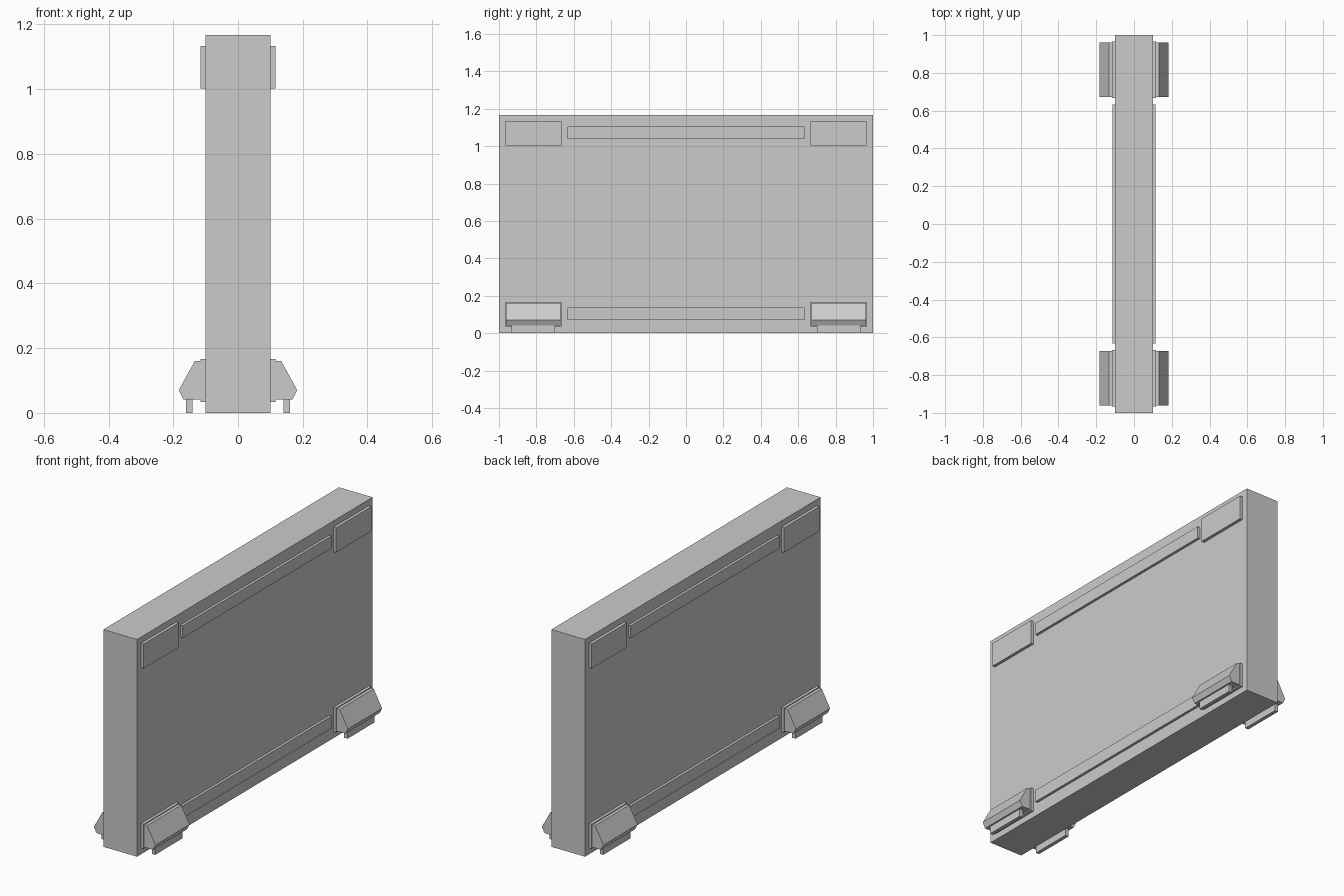
import bpy
import bmesh

if "Cube" in bpy.data.objects:
    bpy.data.objects.remove(bpy.data.objects["Cube"])


def prism(name, profile, y0, y1):
    """Extrude an (x, z) profile along y."""
    bm = bmesh.new()
    face = bm.faces.new([bm.verts.new((x, y0, z)) for x, z in profile])
    ext = bmesh.ops.extrude_face_region(bm, geom=[face])
    verts = [g for g in ext["geom"] if isinstance(g, bmesh.types.BMVert)]
    bmesh.ops.translate(bm, verts=verts, vec=(0, y1 - y0, 0))
    bmesh.ops.recalc_face_normals(bm, faces=bm.faces)
    mesh = bpy.data.meshes.new(name)
    bm.to_mesh(mesh)
    bm.free()
    obj = bpy.data.objects.new(name, mesh)
    bpy.context.collection.objects.link(obj)
    return obj


def box(name, x0, x1, y0, y1, z0, z1):
    return prism(name, [(x0, z0), (x1, z0), (x1, z1), (x0, z1)], y0, y1)


def mirror(obj, x=True, y=True):
    mod = obj.modifiers.new("Mirror", "MIRROR")
    mod.use_axis = (x, y, False)
    mod.use_mirror_merge = False


# Main slab
box("panel", -0.1, 0.1, -1, 1, 0, 1.167)

# Corner plates and long rails on both faces, top and bottom
for level, plate_z, rail_z in (("lower", 0.034, 0.07), ("upper", 1.002, 1.038)):
    mirror(box(level + "_corner_plates", 0.1, 0.116, 0.666, 0.966, plate_z, plate_z + 0.132))
    mirror(box(level + "_rails", 0.1, 0.114, -0.633, 0.633, rail_z, rail_z + 0.066), y=False)

# Bevelled foot blocks on the lower plates
foot = [(0.116, 0.041), (0.168, 0.041), (0.183, 0.07), (0.133, 0.161), (0.116, 0.161)]
mirror(prism("foot_blocks", foot, 0.672, 0.962))

# Thin ground strips under the foot blocks
mirror(box("foot_strips", 0.14, 0.16, 0.701, 0.932, 0, 0.041))
